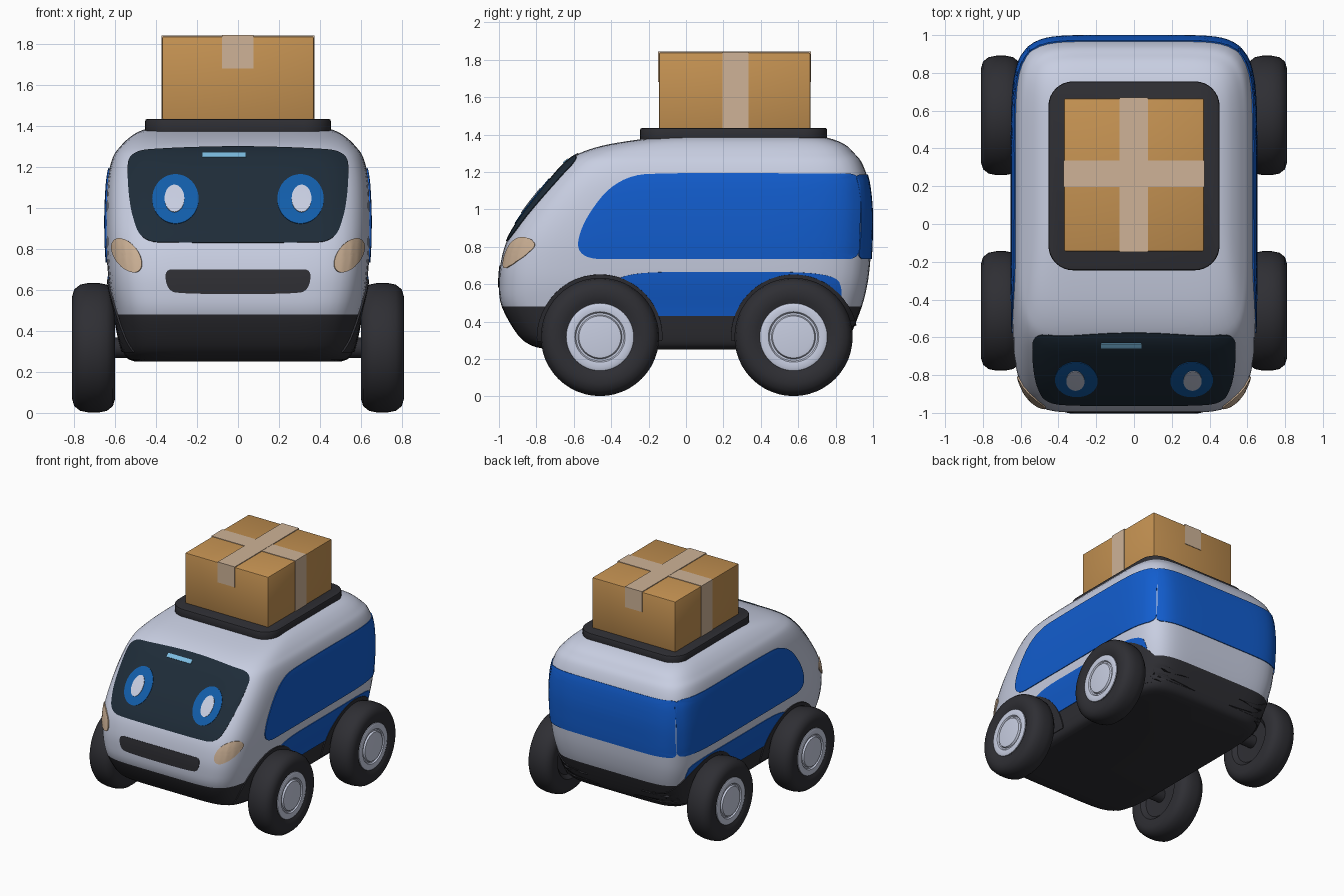
import bpy, bmesh, math
from mathutils import Vector
from mathutils.bvhtree import BVHTree

if "Cube" in bpy.data.objects:
    bpy.data.objects.remove(bpy.data.objects["Cube"])


def material(name, r, g, b):
    m = bpy.data.materials.new(name)
    m.diffuse_color = (r, g, b, 1)
    m.use_nodes = True
    m.node_tree.nodes["Principled BSDF"].inputs["Base Color"].default_value = m.diffuse_color
    return m


SHELL = material("pale shell", .58, .62, .76)
BLUE = material("panel blue", .006, .11, .62)
DARK = material("dark rubber", .028, .028, .034)
GLASS = material("navy glass", .013, .025, .04)
IRIS = material("eye blue", .006, .11, .40)
GLOW = material("sky glow", .2, .5, .75)
CARD = material("cardboard", .56, .29, .085)
TAPE = material("tan tape", .62, .45, .31)


def finish(name, bm, mats, angle=35, recalc=True):
    if recalc:
        bmesh.ops.recalc_face_normals(bm, faces=bm.faces)
    me = bpy.data.meshes.new(name)
    bm.to_mesh(me)
    bm.free()
    for m in mats:
        me.materials.append(m)
    ob = bpy.data.objects.new(name, me)
    bpy.context.collection.objects.link(ob)
    bpy.ops.object.select_all(action='DESELECT')
    ob.select_set(True)
    bpy.context.view_layer.objects.active = ob
    bpy.ops.object.shade_smooth_by_angle(angle=math.radians(angle))
    return ob


def bridge(bm, a, b):
    n = len(a)
    return [bm.faces.new((a[i], a[(i + 1) % n], b[(i + 1) % n], b[i])) for i in range(n)]


# Body shell: rounded rings stacked by height (z, front y, back y, half width)
KEYS = [(.25, -.72, .78, .50), (.27, -.82, .84, .545), (.33, -.90, .88, .57),
        (.48, -.985, .94, .60), (.60, -1.0, .97, .625), (.72, -.99, .985, .638),
        (.85, -.95, .992, .645), (1.0, -.855, .992, .645), (1.15, -.735, .975, .635),
        (1.25, -.645, .94, .61), (1.30, -.57, .90, .575), (1.34, -.45, .86, .535),
        (1.37, -.28, .80, .49), (1.39, -.10, .72, .43), (1.40, .05, .60, .33)]


def catmull(p0, p1, p2, p3, t):
    return [.5 * (2 * b + (c - a) * t + (2 * a - 5 * b + 4 * c - d) * t * t
                  + (3 * b - a - 3 * c + d) * t ** 3) for a, b, c, d in zip(p0, p1, p2, p3)]


rows = []
last = len(KEYS) - 1
for i in range(last):
    quad = [KEYS[min(max(i + k, 0), last)] for k in (-1, 0, 1, 2)]
    rows += [catmull(*quad, s / 4) for s in range(4)]
rows.append(KEYS[-1])

bm = bmesh.new()
SEG = 128
rings = []
for z, yf, yb, hx in rows:
    ring = []
    for k in range(SEG):
        a = math.tau * k / SEG
        c, s = math.cos(a), math.sin(a)
        r = (abs(c) ** 7 + abs(s) ** 7) ** (-1 / 7)
        ring.append(bm.verts.new((hx * c * r, (yf + yb) / 2 + (yb - yf) / 2 * s * r, z)))
    rings.append(ring)
for a, b in zip(rings, rings[1:]):
    bridge(bm, a, b)
bm.faces.new(rings[0])
bm.faces.new(rings[-1])
for f in bm.faces:
    f.material_index = 1 if f.calc_center_median().z < .48 else 0
bmesh.ops.recalc_face_normals(bm, faces=bm.faces)
TREE = BVHTree.FromBMesh(bm)
finish("body_shell", bm, [SHELL, DARK])


# Outline helpers for the panels that hug the shell
def rounded(points, steps=3):
    for _ in range(steps):
        out = []
        for p, q in zip(points, points[1:] + points[:1]):
            p, q = Vector(p), Vector(q)
            out += [p.lerp(q, .25), p.lerp(q, .75)]
        points = out
    return points


def rect(x0, x1, z0, z1, c):
    return rounded([(x0 + c, z0), (x1 - c, z0), (x1, z0), (x1, z0 + c), (x1, z1 - c), (x1, z1),
                    (x1 - c, z1), (x0 + c, z1), (x0, z1), (x0, z1 - c), (x0, z0 + c), (x0, z0)])


def ellipse(cx, cz, rx, rz, tilt=0, n=40):
    c, s = math.cos(tilt), math.sin(tilt)
    return [Vector((cx + rx * math.cos(t) * c - rz * math.sin(t) * s,
                    cz + rx * math.cos(t) * s + rz * math.sin(t) * c))
            for t in (math.tau * k / n for k in range(n))]


def panel(name, outline, side, mat, lift=.006, count=12):
    """Drape a 2D outline onto the shell, seen from side: front, back, left or right."""
    ray = {'front': (0, 1, 0), 'back': (0, -1, 0), 'left': (1, 0, 0), 'right': (-1, 0, 0)}[side]
    ray = Vector(ray)
    pts = []
    for p, q in zip(outline, outline[1:] + outline[:1]):
        n = max(1, math.ceil((q - p).length / .04))
        pts += [p.lerp(q, k / n) for k in range(n)]
    mid = Vector(((min(p.x for p in pts) + max(p.x for p in pts)) / 2,
                  (min(p.y for p in pts) + max(p.y for p in pts)) / 2))
    bm = bmesh.new()

    def drape(p, h):
        flat = Vector((p.x, 0, p.y)) if ray.y else Vector((0, p.x, p.y))
        loc, nor, _, _ = TREE.ray_cast(flat - ray * 3, ray)
        if loc is None:
            loc, nor, _, _ = TREE.find_nearest(flat - ray * .6)
        return bm.verts.new(loc + nor * h)

    loops = [[drape(p, -.004) for p in pts]]
    for k in range(count):
        loops.append([drape(mid.lerp(p, 1 - k / count), lift) for p in pts])
    for a, b in zip(loops, loops[1:]):
        bridge(bm, a, b)
    centre = drape(mid, lift)
    for a, b in zip(loops[-1], loops[-1][1:] + loops[-1][:1]):
        bm.faces.new((a, b, centre))
    bm.normal_update()
    inner = max(bm.faces, key=lambda f: abs(f.normal.dot(ray)))
    if inner.normal.dot(ray) > 0:
        bmesh.ops.reverse_faces(bm, faces=bm.faces)
    finish(name, bm, [mat], recalc=False)


# Face: windscreen, eyes, light strip, grille and lamps
panel("windscreen", rounded([(-.3, .83), (.3, .83), (.47, .835), (.52, .97), (.54, 1.15), (.53, 1.275),
                             (.35, 1.29), (0, 1.30), (-.35, 1.29), (-.53, 1.275), (-.54, 1.15),
                             (-.52, .97), (-.47, .835)]), 'front', GLASS, .005, 16)
panel("light_strip", rect(-.175, .04, 1.243, 1.265, .008), 'front', GLOW, .010, 4)
panel("grille", rounded([(-.28, .58), (.28, .58), (.345, .60), (.36, .70), (.28, .70),
                         (-.28, .70), (-.36, .70), (-.345, .60)]), 'front', DARK, .004)
for s, tag in ((-1, "left"), (1, "right")):
    panel(tag + "_eye_ring", ellipse(s * .305, 1.04, .113, .12), 'front', IRIS, .009, 5)
    panel(tag + "_pupil", ellipse(s * .31, 1.04, .048, .066), 'front', SHELL, .013, 4)
    panel(tag + "_lamp", ellipse(s * .54, .768, .095, .055, s * math.radians(53)), 'front', TAPE, .008, 8)

# Blue side panels, sill panels and dark wheel arches
for tag in ("left", "right"):
    panel(tag + "_side_panel", rounded([(-.3, .735), (.80, .735), (.92, .735), (.925, .85), (.93, 1.05),
                                        (.925, 1.19), (.80, 1.19), (-.05, 1.195), (-.36, 1.18),
                                        (-.56, .93), (-.59, .735)]), tag, BLUE, .007, 20)
    panel(tag + "_sill_panel", rounded([(-.38, .43), (.2, .43), (.8, .43), (.84, .55), (.80, .665),
                                        (.2, .665), (-.36, .665), (-.40, .55)]), tag, BLUE, .005, 14)
    for y, end in ((-.46, "front"), (.575, "rear")):
        arch = [Vector((p.x, max(p.y, .30))) for p in ellipse(y, .318, .335, .335, 0, 48)]
        panel(tag + "_" + end + "_arch", arch, tag, DARK, .009, 10)
panel("back_panel", rect(-.558, .558, .735, 1.185, .07), 'back', BLUE, .007, 18)


# Wheels: turned profiles (radius, offset) about the x axis
def lathe(name, profile, centre, flip, mat, seg=48):
    bm = bmesh.new()
    loops = [[bm.verts.new((centre[0] + flip * x, centre[1] + r * math.cos(math.tau * k / seg),
                            centre[2] + r * math.sin(math.tau * k / seg))) for k in range(seg)]
             for r, x in profile]
    for a, b in zip(loops, loops[1:]):
        bridge(bm, a, b)
    bmesh.ops.remove_doubles(bm, verts=bm.verts, dist=1e-5)
    finish(name, bm, [mat])


TYRE = [(0, -.06), (.16, -.07), (.19, -.098), (.25, -.105), (.285, -.094), (.308, -.065), (.316, -.025),
        (.316, .025), (.308, .065), (.285, .094), (.25, .105), (.20, .103), (.18, .09), (0, .08)]
HUB = [(0, .07), (.183, .07), (.18, .096), (.165, .102), (.135, .098), (.128, .088),
       (.118, .088), (.112, .101), (.09, .104), (0, .104)]
for y, end in ((-.46, "front"), (.575, "rear")):
    for s, tag in ((-1, "left"), (1, "right")):
        lathe(f"{end}_{tag}_tyre", TYRE, (s * .705, y, .318), s, DARK)
        lathe(f"{end}_{tag}_hub", HUB, (s * .705, y, .318), s, SHELL)
    lathe(end + "_axle", [(0, -.68), (.05, -.68), (.05, .68), (0, .68)], (0, y, .318), 1, DARK, 16)


# Boxes with softened edges
def box(name, x0, x1, y0, y1, z0, z1, mat, bevel=0.0, corner=0.0):
    bm = bmesh.new()
    bmesh.ops.create_cube(bm, size=1)
    for v in bm.verts:
        v.co = ((x0 + x1) / 2 + v.co.x * (x1 - x0), (y0 + y1) / 2 + v.co.y * (y1 - y0),
                (z0 + z1) / 2 + v.co.z * (z1 - z0))
    if corner:
        up = [e for e in bm.edges if abs(e.verts[0].co.z - e.verts[1].co.z) > 1e-4]
        bmesh.ops.bevel(bm, geom=up, offset=corner, segments=8, profile=.5, affect='EDGES')
    if bevel:
        rim = [e for e in bm.edges if e.calc_face_angle(0) > .8]
        bmesh.ops.bevel(bm, geom=rim, offset=bevel, segments=2, profile=.5, affect='EDGES')
    finish(name, bm, [mat])


# Roof tray and parcel
box("roof_tray", -.453, .453, -.245, .755, 1.36, 1.435, DARK, .01, .13)
box("parcel", -.37, .37, -.145, .665, 1.43, 1.838, CARD, .008)

# Parcel tape: lengthwise strip with short ends, crosswise strip with full drops
box("tape_lengthwise", -.077, .075, -.149, .669, 1.834, 1.844, TAPE)
box("tape_crosswise", -.374, .374, .195, .335, 1.834, 1.842, TAPE)
for y, end in ((-.1455, "front"), (.6655, "rear")):
    box(end + "_tape_end", -.077, .075, y - .0035, y + .0035, 1.68, 1.838, TAPE)
for x, tag in ((-.3705, "left"), (.3705, "right")):
    box(tag + "_tape_drop", x - .0035, x + .0035, .195, .335, 1.435, 1.838, TAPE)
